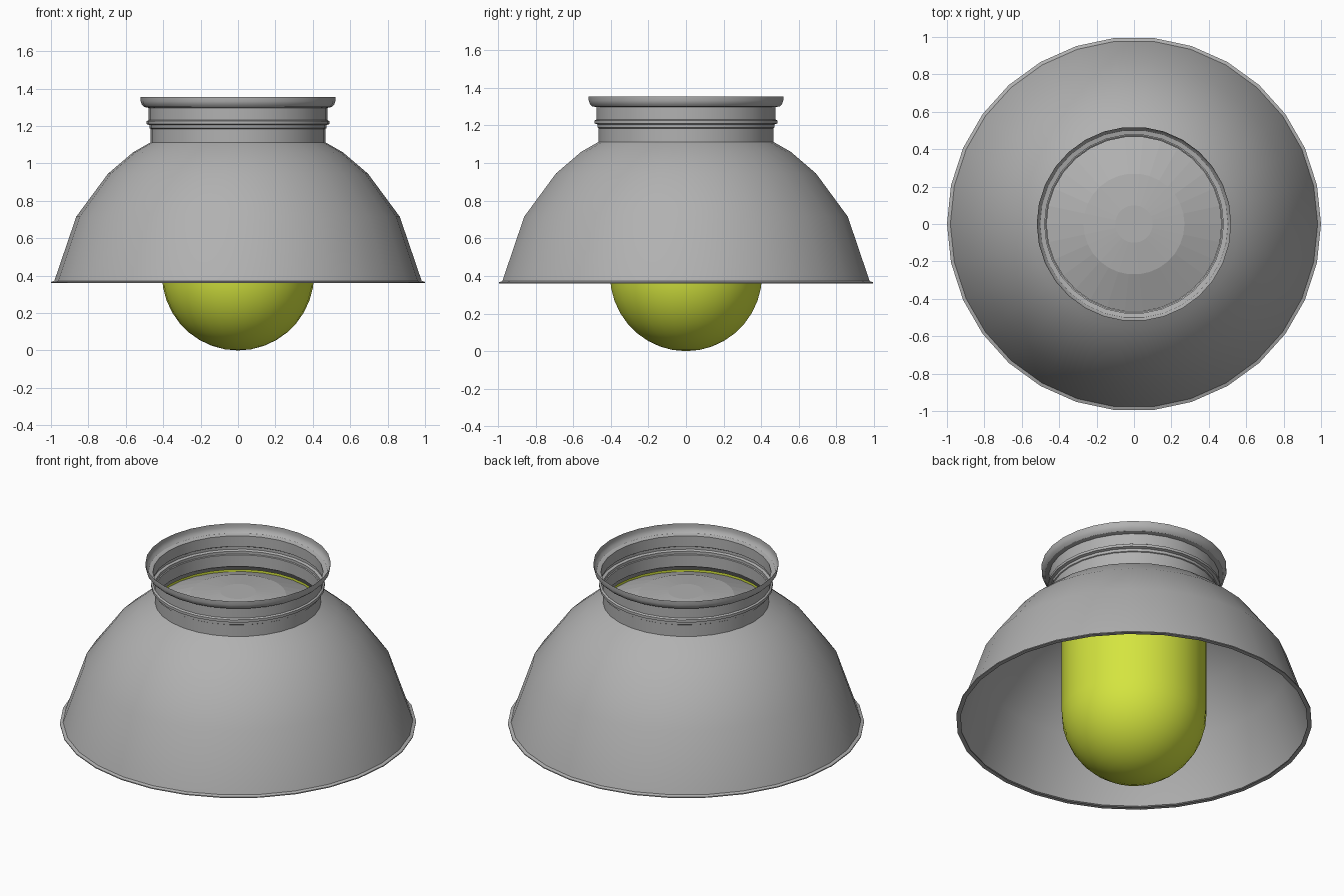
import bpy, bmesh
from math import sin, cos, pi, radians

if "Cube" in bpy.data.objects:
    bpy.data.objects.remove(bpy.data.objects["Cube"])

SIDES = 30
GREY = (0.44, 0.44, 0.44, 1)
YELLOW = (0.66, 0.78, 0.05, 1)


def material(name, color):
    mat = bpy.data.materials.new(name)
    mat.diffuse_color = color
    mat.use_nodes = True
    mat.node_tree.nodes["Principled BSDF"].inputs["Base Color"].default_value = mat.diffuse_color
    return mat


METAL = material("grey_metal", GREY)
GLASS = material("yellow_glass", YELLOW)


def lathe(name, profile, mat, sharp=35):
    """Revolve (radius, z) points, listed bottom to top, about the z axis."""
    bm = bmesh.new()
    rings = []
    for r, z in profile:
        if r == 0:
            rings.append([bm.verts.new((0, 0, z))] * SIDES)
        else:
            rings.append([bm.verts.new((r * cos(2 * pi * i / SIDES),
                                        r * sin(2 * pi * i / SIDES), z))
                          for i in range(SIDES)])
    for a, b in zip(rings, rings[1:]):
        for i in range(SIDES):
            j = (i + 1) % SIDES
            bm.faces.new(list(dict.fromkeys((a[i], a[j], b[j], b[i]))))
    me = bpy.data.meshes.new(name)
    bm.to_mesh(me)
    bm.free()
    ob = bpy.data.objects.new(name, me)
    bpy.context.collection.objects.link(ob)
    me.materials.append(mat)
    bpy.ops.object.select_all(action='DESELECT')
    ob.select_set(True)
    bpy.context.view_layer.objects.active = ob
    bpy.ops.object.shade_smooth_by_angle(angle=radians(sharp))
    return ob


# Flared bowl with a small lip along the lower edge
lathe("shade", [(0.975, 0.36), (1.0, 0.36), (1.0, 0.366), (0.982, 0.372),
                (0.865, 0.715), (0.695, 0.945), (0.56, 1.06), (0.467, 1.113)], METAL)

# Collar: straight neck, raised ridges and an open flange on top
lathe("collar", [(0.467, 1.113), (0.467, 1.185), (0.472, 1.188), (0.472, 1.205),
                 (0.488, 1.21), (0.488, 1.226), (0.478, 1.232), (0.478, 1.297),
                 (0.502, 1.302), (0.514, 1.314), (0.52, 1.332), (0.52, 1.355)],
      METAL, 30)

# Round-ended bulb, with a seat that widens to meet the neck
R = 0.407
dome = [(R * sin(pi / 2 * k / 9), R - R * cos(pi / 2 * k / 9)) for k in range(10)]
lathe("bulb", dome + [(R, 1.07), (0.468, 1.075), (0.468, 1.095)], GLASS)

# Shallow flat-faceted cap closing the top of the bulb, seen through the collar
lathe("bulb_cap", [(0.468, 1.08), (0.27, 1.155), (0.1, 1.175), (0, 1.175)], METAL, 1)
